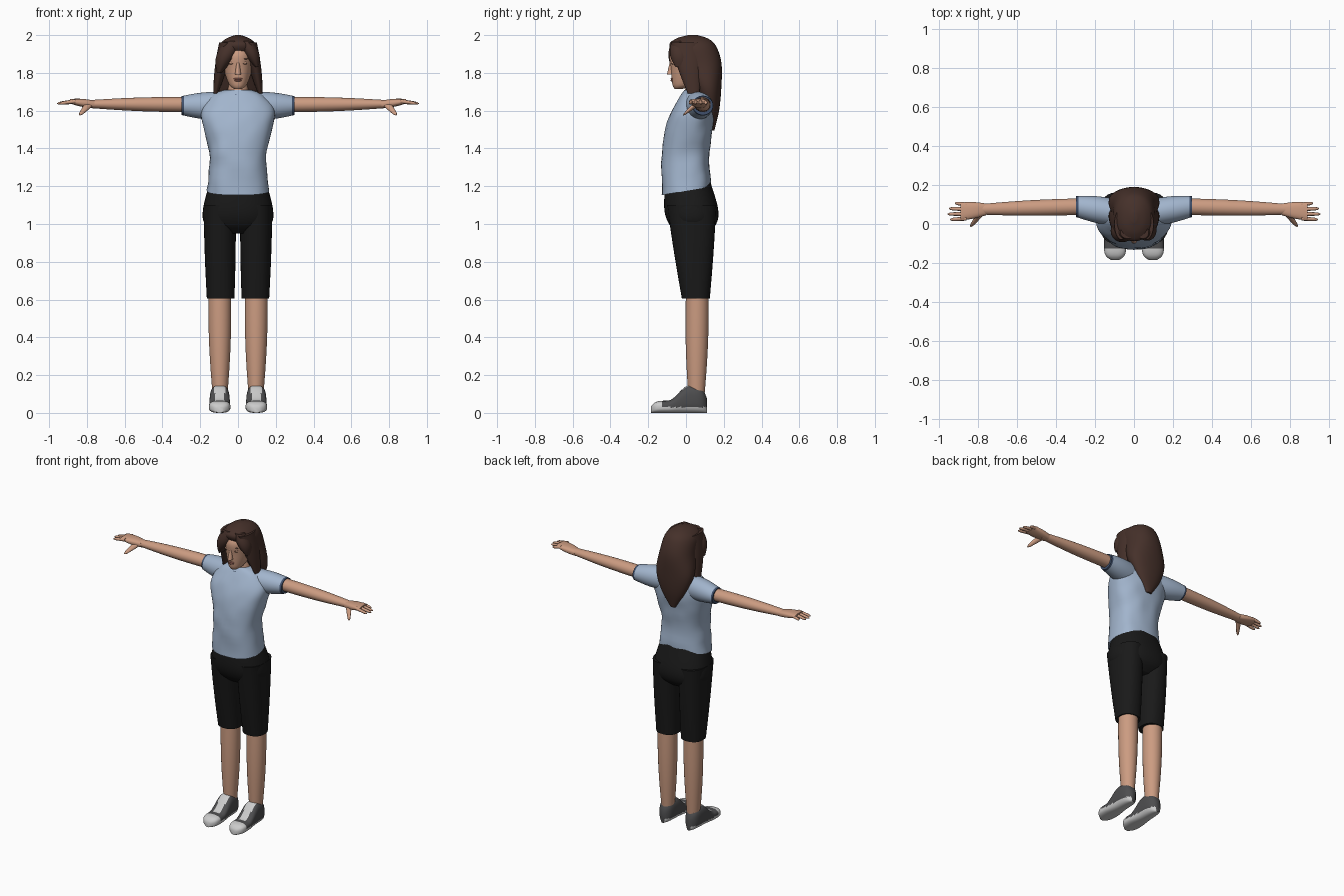
import bpy, bmesh, math
from mathutils import Vector, noise

cube = bpy.data.objects.get("Cube")
if cube:
    bpy.data.objects.remove(cube)


def material(name, *colour):
    mat = bpy.data.materials.new(name)
    mat.use_nodes = True
    mat.diffuse_color = (*colour, 1)
    shader = mat.node_tree.nodes["Principled BSDF"]
    shader.inputs["Base Color"].default_value = (*colour, 1)
    shader.inputs["Roughness"].default_value = 0.8
    return mat


skin = material("skin", .6, .33, .22)
shirt_blue = material("light blue cloth", .36, .46, .61)
navy = material("navy trim", .05, .08, .15)
black = material("black cloth", .01, .01, .01)
brown = material("brown hair", .06, .03, .023)
canvas = material("dark grey canvas", .075, .075, .078)
rubber = material("pale rubber", .6, .6, .6)
lip_pink = material("lips", .42, .17, .13)
lash_brown = material("lashes", .1, .05, .035)


def finish(bm, name, materials, mirror=False, rule=None):
    """Make a smooth object from a bmesh, coloured by an optional face rule."""
    bmesh.ops.recalc_face_normals(bm, faces=bm.faces)
    for face in bm.faces:
        face.smooth = True
        if rule:
            face.material_index = int(rule(face.calc_center_median(), face.normal))
    mesh = bpy.data.meshes.new(name)
    bm.to_mesh(mesh)
    bm.free()
    mesh.set_sharp_from_angle(angle=math.radians(50))
    for mat in materials:
        mesh.materials.append(mat)
    obj = bpy.data.objects.new(name, mesh)
    bpy.context.collection.objects.link(obj)
    if mirror:
        obj.modifiers.new("mirror", "MIRROR").use_mirror_merge = False


def loft(name, materials, rings, axis, power=2, sides=32, warp=None, **options):
    """Skin ovals across an axis; a ring is (centre, first half size, second half size)."""
    first, second = [i for i in range(3) if i != axis]
    bm = bmesh.new()
    loops = []
    for centre, half_a, half_b in rings:
        loop = []
        for j in range(sides):
            angle = math.tau * j / sides
            c, s = math.cos(angle), math.sin(angle)
            co = Vector(centre)
            co[first] += half_a * math.copysign(abs(c) ** (2 / power), c)
            co[second] += half_b * math.copysign(abs(s) ** (2 / power), s)
            loop.append(bm.verts.new(warp(co) if warp else co))
        loops.append(loop)
    for low, high in zip(loops, loops[1:]):
        for j in range(sides):
            bm.faces.new((low[j - 1], low[j], high[j], high[j - 1]))
    bm.faces.new(loops[0])
    bm.faces.new(loops[-1])
    finish(bm, name, materials, **options)


def tower(name, mat, levels, steps=6, **options):
    """Upright body through a few levels of (z, half width, front y, back y)."""
    levels = [Vector(level) for level in levels]
    padded = [levels[0], *levels, levels[-1]]
    smooth = []
    for a, b, c, d in zip(padded, padded[1:], padded[2:], padded[3:]):
        for k in range(steps):
            t = k / steps
            smooth.append(b + (c - a) * t / 2 + (a - b * 2.5 + c * 2 - d / 2) * t ** 2
                          + (b * 3 - a - c * 3 + d) * t ** 3 / 2)
    smooth.append(levels[-1])
    rings = [((0, (front + back) / 2, z), half, (back - front) / 2)
             for z, half, front, back in smooth]
    loft(name, [mat], rings, 2, **options)


def limb(name, materials, start, end, size, end_size, bulge=0, tip=False,
         mirror=True, steps=16, **options):
    """Tapered oval limb between two points, swelling midway, with an optional round tip."""
    start, end = Vector(start), Vector(end)
    path = end - start
    axis = max(range(3), key=lambda i: abs(path[i]))
    rings = []
    for k in range(steps + 1):
        t = k / steps
        swell = bulge * math.sin(math.pi * t)
        cap = math.sqrt(max(.05, 1 - max(0, t * 4 - 3) ** 2)) if tip else 1
        rings.append((start + path * t, *[(a + (b - a) * t + swell) * cap
                                          for a, b in zip(size, end_size)]))
    loft(name, materials, rings, axis, mirror=mirror, **options)


def blob(name, mat, centre, size, mirror=False):
    bm = bmesh.new()
    bmesh.ops.create_uvsphere(bm, u_segments=16, v_segments=10, radius=1)
    bmesh.ops.scale(bm, vec=size, verts=bm.verts)
    bmesh.ops.translate(bm, vec=centre, verts=bm.verts)
    finish(bm, name, [mat], mirror)


def drape(co):
    """Lower the front hem of the shirt and add soft wrinkles."""
    fall = max(0, min(1, (1.3 - co.z) * 8))
    wrinkle = noise.noise(co * 12) * .006
    return co + Vector((wrinkle, wrinkle, fall * co.y * .17))


# Shirt, cuffed sleeves and neckband
tower("shirt", shirt_blue, [(1.175, .165, -.13, .13), (1.35, .15, -.13, .125),
                            (1.5, .18, -.11, .14), (1.6, .195, -.075, .145),
                            (1.68, .14, -.03, .13), (1.71, .07, -.01, .1)],
      power=2.4, sides=48, warp=drape)
limb("sleeves", [shirt_blue, navy], (.1, .06, 1.625), (.298, .09, 1.627),
     (.07, .075), (.054, .05), bulge=.006, rule=lambda centre, normal: centre.x > .285)
bpy.ops.mesh.primitive_torus_add(major_radius=.064, minor_radius=.011, major_segments=32,
                                 minor_segments=8, location=(0, .045, 1.698),
                                 rotation=(.28, 0, 0))
neckband = bpy.context.object
neckband.name = "neckband"
neckband.data.materials.append(navy)
bpy.ops.object.shade_smooth_by_angle()

# Arms and hands
limb("arms", [skin], (.24, .09, 1.632), (.8, .075, 1.635), (.042, .04), (.026, .02), bulge=.006)
limb("palms", [skin], (.76, .075, 1.633), (.89, .065, 1.65), (.03, .02), (.045, .012),
     bulge=.005, power=2.5)
reach = {"little": .92, "ring": .95, "middle": .957, "index": .945}
for i, (finger, tip_x) in enumerate(reach.items()):
    limb(finger + "_fingers", [skin], (.86, .1 - i * .024, 1.65),
         (tip_x, .107 - i * .028, 1.638), (.011, .011), (.008, .008), tip=True, sides=12)
limb("thumbs", [skin], (.79, .05, 1.632), (.838, -.015, 1.577), (.022, .018), (.009, .007),
     tip=True, sides=14)

# Shorts and lower legs
tower("shorts_hips", black, [(.95, .1, -.04, .11), (1, .175, -.09, .16),
                             (1.08, .185, -.115, .17), (1.22, .15, -.11, .13)],
      power=2.3, sides=40)
limb("shorts_legs", [black], (.092, .052, .606), (.097, .03, 1.1), (.073, .074), (.085, .13),
     bulge=.003, power=2.3)
limb("legs", [skin], (.095, .055, .08), (.097, .06, .66), (.038, .042), (.06, .06), bulge=.008)


# Shoes: pale sole, toe cap and lacing between dark sides
def is_pale(centre, normal):
    lacing = abs(centre.x - .097) < .027 and -.1 < centre.y < .02 and normal.z > .2
    return centre.z < .03 or centre.y < -.13 or lacing


shoe_rings = []
for k in range(41):
    t = k / 40
    rounding = math.sqrt(max(.1, 1 - abs(2 * t - 1) ** 6))
    rise = max(0, min(1, (t - .3) * 2.6))
    height = (.065 + .08 * rise * rise * (3 - 2 * rise)) * (.3 + .7 * rounding)
    half = (.061 - .014 * t) * rounding
    shoe_rings.append(((.097, .297 * t - .186, height / 2), half, height / 2))
loft("shoes", [canvas, rubber], shoe_rings, 1, power=2.8, sides=40, mirror=True, rule=is_pale)

# Neck, head and face
limb("neck", [skin], (0, .05, 1.66), (0, .045, 1.8), (.062, .06), (.04, .04), mirror=False)
tower("head", skin, [(1.715, .02, -.06, -.02), (1.74, .048, -.072, .05),
                     (1.82, .075, -.08, .13), (1.9, .08, -.085, .14), (1.96, .05, -.04, .1)],
      power=2.1)
limb("nose", [skin], (0, -.08, 1.792), (0, -.075, 1.87), (.016, .021), (.006, .008),
     mirror=False, sides=16)
blob("upper_lip", lip_pink, (0, -.074, 1.769), (.023, .008, .005))
blob("lower_lip", lip_pink, (0, -.073, 1.76), (.019, .009, .006))
blob("eyelids", skin, (.032, -.067, 1.852), (.016, .01, .01), True)
blob("lashes", lash_brown, (.032, -.074, 1.848), (.015, .005, .002), True)
blob("eyebrows", lash_brown, (.034, -.074, 1.874), (.019, .005, .0025), True)

# Long hair, side locks and a fringe parted off centre
tower("hair_back", brown, [(1.495, .02, .12, .15), (1.6, .088, .09, .175),
                           (1.72, .13, .04, .187), (1.85, .112, -.025, .188),
                           (1.94, .1, -.088, .16), (1.98, .065, -.055, .12),
                           (2, .015, .01, .06)], power=2.2, sides=40)
limb("hair_side_locks", [brown], (.118, .04, 1.69), (.065, 0, 1.96), (.012, .03), (.035, .08),
     bulge=.008)
limb("fringe_right", [brown], (-.1, -.03, 1.8), (-.03, -.045, 1.97), (.012, .03), (.04, .03),
     bulge=.025, mirror=False)
limb("fringe_left", [brown], (.1, -.025, 1.83), (.045, -.045, 1.97), (.01, .03), (.03, .03),
     bulge=.02, mirror=False)
